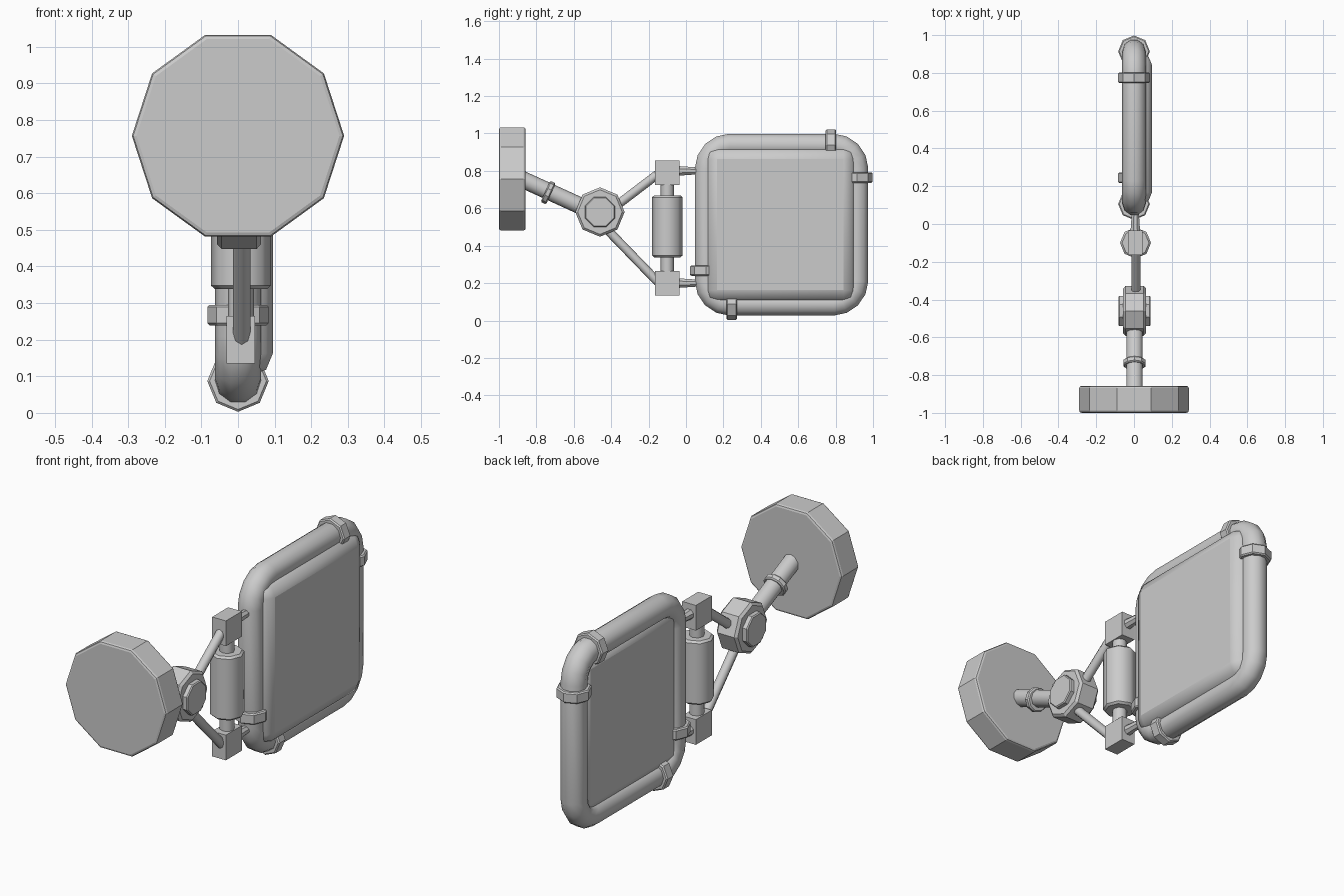
import bpy, math
from mathutils import Vector, Quaternion

if "Cube" in bpy.data.objects:
    bpy.data.objects.remove(bpy.data.objects["Cube"])


def finish(o, name, bevel=0, segs=1, smooth=None):
    o.name = name
    if bevel:
        m = o.modifiers.new("bevel", 'BEVEL')
        m.width, m.segments, m.limit_method = bevel, segs, 'ANGLE'
        m.angle_limit = math.radians(60)
    if smooth:
        bpy.ops.object.select_all(action='DESELECT')
        o.select_set(True)
        bpy.context.view_layer.objects.active = o
        bpy.ops.object.shade_smooth_by_angle(angle=math.radians(smooth))
    return o


def rod(name, a, b, r, sides=8, r2=None, spin=0, bevel=0, segs=1, smooth=None):
    a, b = Vector(a), Vector(b)
    d = b - a
    bpy.ops.mesh.primitive_cone_add(vertices=sides, radius1=r, radius2=r if r2 is None else r2,
                                    depth=d.length, location=(a + b) / 2)
    o = bpy.context.object
    o.rotation_mode = 'QUATERNION'
    o.rotation_quaternion = d.to_track_quat('Z', 'Y') @ Quaternion((0, 0, 1), math.radians(spin))
    return finish(o, name, bevel, segs, smooth)


def box(name, lo, hi, bevel=0, segs=1, smooth=None):
    lo, hi = Vector(lo), Vector(hi)
    bpy.ops.mesh.primitive_cube_add(size=1, location=(lo + hi) / 2)
    o = bpy.context.object
    o.scale = hi - lo
    bpy.ops.object.transform_apply(location=False, rotation=False, scale=True)
    return finish(o, name, bevel, segs, smooth)


# Wall disc: ten sided, vertex on the x axis
disc = rod("wall_disc", (0, -1, 0.757), (0, -0.857, 0.757), 0.29, 10, spin=18, bevel=0.012, segs=2)
pts = [disc.matrix_basis @ v.co for v in disc.data.vertices]
if max(p.x for p in pts) < 0.285:
    disc.rotation_quaternion = disc.rotation_quaternion @ Quaternion((0, 0, 1), math.radians(18))

# Arm with collar
s, e = Vector((0.003, -0.92, 0.775)), Vector((0.003, -0.46, 0.565))
rod("arm", s, e, 0.045, 10, smooth=50)
d = (e - s).normalized()
c = Vector((0.003, -0.737, 0.684))
rod("arm_collar", c - d * 0.016, c + d * 0.016, 0.062, 10, bevel=0.006, smooth=30)

# Pivot hub and its caps
rod("pivot_hub", (-0.057, -0.46, 0.58), (0.063, -0.46, 0.58), 0.132, 8, bevel=0.012)
rod("pivot_cap", (-0.083, -0.46, 0.58), (0.088, -0.46, 0.58), 0.086, 8, spin=22.5, bevel=0.005)

# Fork struts
rod("upper_strut", (0.01, -0.45, 0.555), (0.01, -0.12, 0.806), 0.024, 8, smooth=50)
rod("lower_strut", (0.01, -0.44, 0.505), (0.01, -0.135, 0.19), 0.024, 8, smooth=50)

# Hinge: blocks, pin, barrel and links to the frame
for tag, z in (("upper", 0.79), ("lower", 0.20)):
    box(tag + "_hinge_block", (-0.032, -0.165, z - 0.065), (0.046, -0.035, z + 0.065))
    zl = 0.80 if tag == "upper" else 0.20
    rod(tag + "_link", (0.007, -0.06, zl), (0.007, 0.09, zl), 0.029, 8, r2=0.018, spin=22.5)
rod("hinge_pin", (0.008, -0.1, 0.2), (0.008, -0.1, 0.8), 0.036, 8, smooth=50)
rod("hinge_barrel", (0.008, -0.1, 0.338), (0.008, -0.1, 0.668), 0.082, 8, bevel=0.01, smooth=50)

# Tubular frame as a rounded rectangle curve
y0, y1, z0, z1, cr, n = 0.108, 0.914, 0.087, 0.938, 0.125, 4
path = []
for k, (cy, cz) in enumerate(((y1 - cr, z1 - cr), (y0 + cr, z1 - cr),
                              (y0 + cr, z0 + cr), (y1 - cr, z0 + cr))):
    for i in range(n + 1):
        t = math.pi / 2 * (k + i / n)
        path.append((0, cy + cr * math.cos(t), cz + cr * math.sin(t)))
cu = bpy.data.curves.new("frame_tube", 'CURVE')
cu.dimensions = '3D'
cu.bevel_depth, cu.bevel_resolution = 0.063, 3
sp = cu.splines.new('POLY')
sp.points.add(len(path) - 1)
for p, q in zip(sp.points, path):
    p.co = (*q, 1)
sp.use_cyclic_u = True
frame = bpy.data.objects.new("frame_tube", cu)
bpy.context.collection.objects.link(frame)
bpy.ops.object.select_all(action='DESELECT')
frame.select_set(True)
bpy.context.view_layer.objects.active = frame
bpy.ops.object.convert(target='MESH')
finish(bpy.context.object, "frame_tube", smooth=60)

# Clamp rings around the tube
for i, (y, z, along_y) in enumerate(((0.775, z1, True), (0.245, z0, True),
                                     (y1, 0.764, False), (y0 - 0.002, 0.267, False))):
    c = Vector((0, y, z))
    h = Vector((0, 0.028, 0)) if along_y else Vector((0, 0, 0.028))
    rod("clamp_ring_%d" % (i + 1), c - h, c + h, 0.084, 8, bevel=0.006)

# Bevelled panel filling the frame
box("panel", (-0.045, 0.105, 0.10), (0.095, 0.905, 0.925), bevel=0.062, segs=2, smooth=30)
